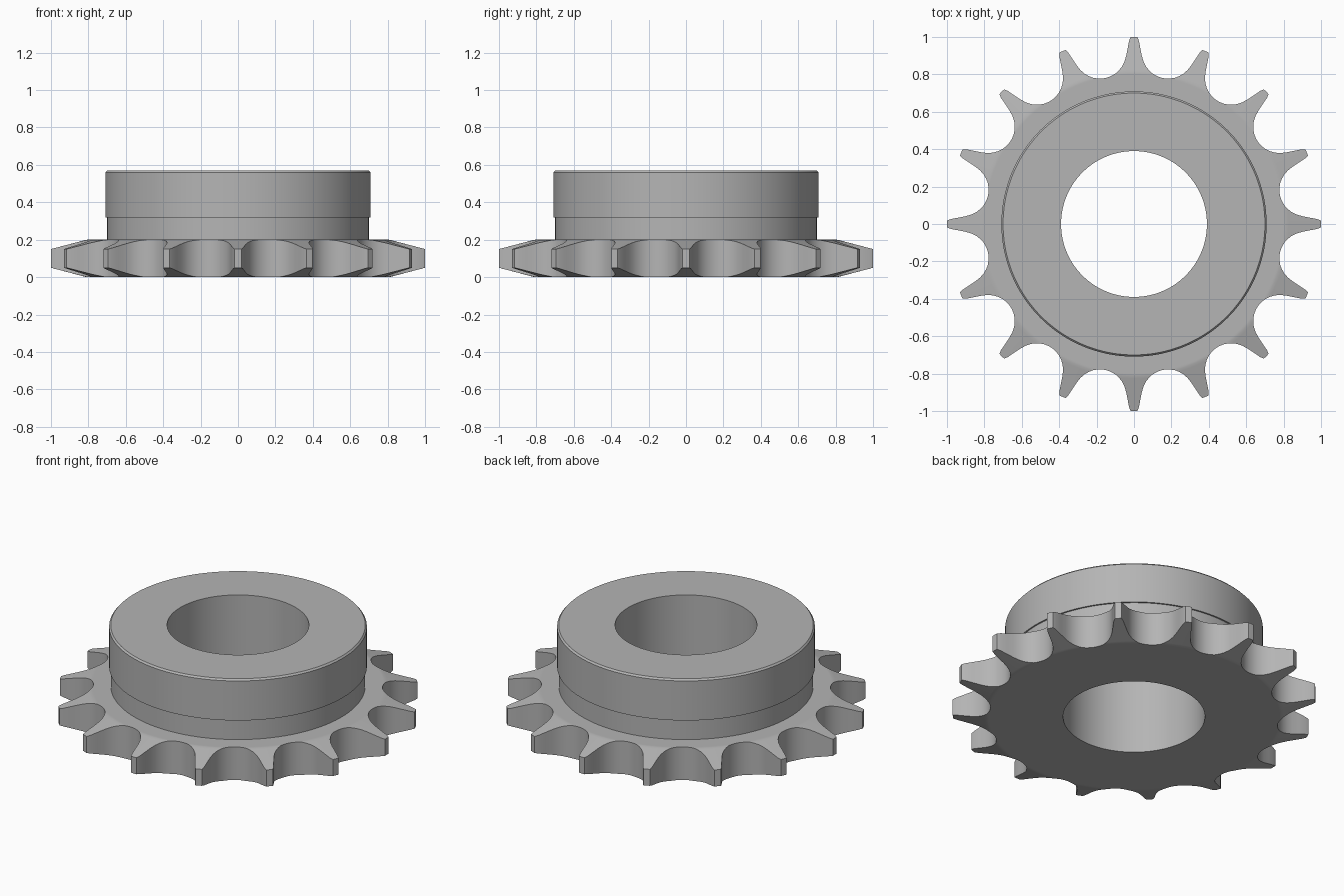
import bpy, bmesh, math

cube = bpy.data.objects.get("Cube")
if cube:
    bpy.data.objects.remove(cube, do_unlink=True)

TEETH, COLS = 16, 10
STEP = 2 * math.pi / TEETH
BORE, NECK, HUB, ROOT = 0.39, 0.70, 0.709, 0.795
THICK, TOP = 0.2, 0.57

steel = bpy.data.materials.new("grey steel")
steel.use_nodes = True
GREY = (0.46, 0.46, 0.46, 1)
steel.diffuse_color = GREY
steel.node_tree.nodes["Principled BSDF"].inputs["Base Color"].default_value = GREY


def finish(name, bm):
    bmesh.ops.remove_doubles(bm, verts=bm.verts, dist=0.0003)
    mesh = bpy.data.meshes.new(name)
    bm.to_mesh(mesh)
    bm.free()
    obj = bpy.data.objects.new(name, mesh)
    bpy.context.collection.objects.link(obj)
    mesh.materials.append(steel)
    bpy.ops.object.select_all(action='DESELECT')
    obj.select_set(True)
    bpy.context.view_layer.objects.active = obj
    bpy.ops.object.shade_smooth_by_angle(angle=math.radians(30))
    return obj


# Toothed plate: rings of (radius, half width); no width means a full ring
flank = [(0.797, 0.135), (0.803, 0.115), (0.812, 0.097), (0.826, 0.08),
         (0.845, 0.064), (0.87, 0.051), (0.9, 0.042), (0.94, 0.034),
         (0.98, 0.026), (1.0, 0.018)]
rings = [(r, STEP / 2) for r in (BORE, NECK, 0.76, ROOT)]
rings += [(r, math.asin(w / r)) for r, w in flank]


def bevel(r):
    """Depth of the sloping tooth sides at a radius."""
    return 0.05 * max(0, r - 0.81) / 0.19


bm = bmesh.new()
for tooth in range(TEETH):
    low, high = [], []
    for r, half in rings:
        angles = [tooth * STEP + half * (2 * c / COLS - 1) for c in range(COLS + 1)]
        xy = [(r * math.cos(a), r * math.sin(a)) for a in angles]
        low.append([bm.verts.new((x, y, bevel(r))) for x, y in xy])
        high.append([bm.verts.new((x, y, THICK - bevel(r))) for x, y in xy])
    for i in range(len(rings) - 1):
        for c in range(COLS):
            bm.faces.new((low[i][c], low[i][c + 1], low[i + 1][c + 1], low[i + 1][c]))
            if i > 0:  # the hub covers the innermost ring on top
                bm.faces.new((high[i][c], high[i + 1][c], high[i + 1][c + 1], high[i][c + 1]))
        if rings[i][0] >= ROOT:  # tooth flanks
            bm.faces.new((low[i][0], low[i + 1][0], high[i + 1][0], high[i][0]))
            bm.faces.new((low[i][-1], high[i][-1], high[i + 1][-1], low[i + 1][-1]))
    for c in range(COLS):  # tooth tip
        bm.faces.new((low[-1][c], low[-1][c + 1], high[-1][c + 1], high[-1][c]))
loose = [v for v in bm.verts if not v.link_faces]
bmesh.ops.delete(bm, geom=loose, context='VERTS')
finish("toothed_plate", bm)

# Hub with bore, chamfered rim and a slightly narrower neck
profile = [(BORE, 0), (BORE, TOP), (NECK, TOP), (HUB, TOP - 0.01),
           (HUB, 0.32), (NECK, 0.32), (NECK, THICK)]
bm = bmesh.new()
points = [bm.verts.new((r, 0, z)) for r, z in profile]
edges = [bm.edges.new(pair) for pair in zip(points, points[1:])]
bmesh.ops.spin(bm, geom=points + edges, cent=(0, 0, 0), axis=(0, 0, 1),
               angle=2 * math.pi, steps=TEETH * COLS)
bmesh.ops.remove_doubles(bm, verts=bm.verts, dist=0.0003)
bmesh.ops.recalc_face_normals(bm, faces=bm.faces)
# The open base can fool the normals, so check against the top face
if next(f for f in bm.faces if f.calc_center_median().z > TOP - 0.001).normal.z < 0:
    bmesh.ops.reverse_faces(bm, faces=bm.faces)
finish("hub", bm)
